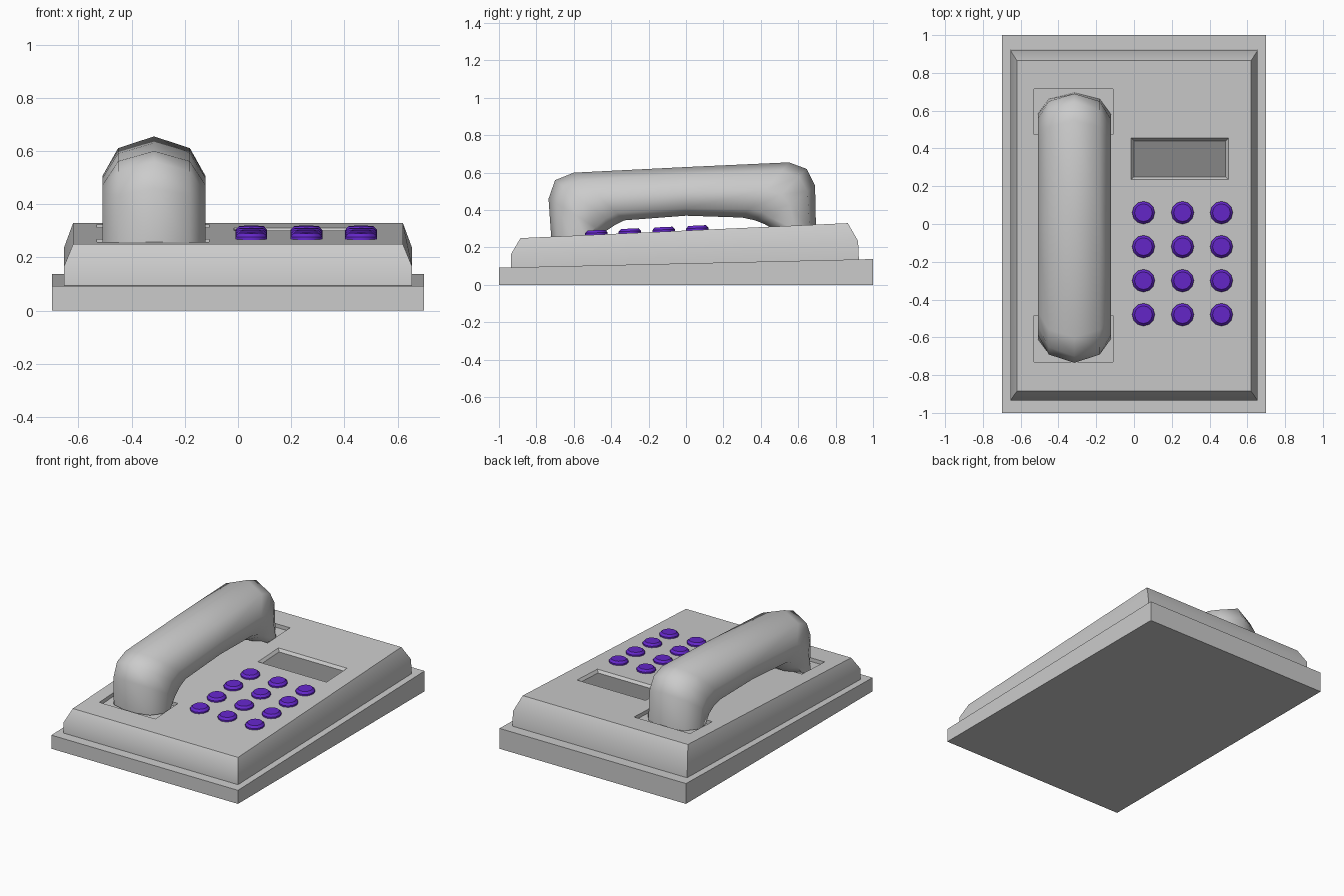
import bpy, bmesh, math

if "Cube" in bpy.data.objects:
    bpy.data.objects.remove(bpy.data.objects["Cube"])


def material(name, rgb):
    m = bpy.data.materials.new(name)
    m.diffuse_color = (*rgb, 1)
    m.use_nodes = True
    m.node_tree.nodes["Principled BSDF"].inputs["Base Color"].default_value = m.diffuse_color
    return m


def loft(name, rings, mat=None):
    """Skin a stack of equal-length closed rings and cap both ends."""
    bm = bmesh.new()
    vs = [[bm.verts.new(p) for p in r] for r in rings]
    n = len(rings[0])
    for a, b in zip(vs, vs[1:]):
        for i in range(n):
            j = (i + 1) % n
            bm.faces.new((a[i], a[j], b[j], b[i]))
    bm.faces.new(vs[0][::-1])
    bm.faces.new(vs[-1])
    bmesh.ops.recalc_face_normals(bm, faces=bm.faces)
    mesh = bpy.data.meshes.new(name)
    bm.to_mesh(mesh)
    bm.free()
    ob = bpy.data.objects.new(name, mesh)
    bpy.context.collection.objects.link(ob)
    if mat:
        mesh.materials.append(mat)
    return ob


def smooth(ob, angle):
    bpy.ops.object.select_all(action='DESELECT')
    bpy.context.view_layer.objects.active = ob
    ob.select_set(True)
    bpy.ops.object.shade_smooth_by_angle(angle=math.radians(angle))


def rect(x0, x1, y0, y1, z0, z1):
    """Rectangle sloping from z0 at the front to z1 at the back."""
    return [(x0, y0, z0), (x1, y0, z0), (x1, y1, z1), (x0, y1, z1)]


def deck(y):
    """Height of the sloping top face."""
    return 0.25 + (y + 0.885) * 0.08 / 1.75


def deck_rect(x0, x1, y0, y1, lift, grow=0.0):
    x0, x1, y0, y1 = x0 - grow, x1 + grow, y0 - grow, y1 + grow
    return rect(x0, x1, y0, y1, deck(y0) + lift, deck(y1) + lift)


purple = material("key_purple", (0.13, 0.02, 0.6))
dark = material("display_dark", (0.25, 0.25, 0.25))

# Wedge-shaped base plate
loft("base_plate", [rect(-0.7, 0.7, -1, 1, 0, 0),
                    rect(-0.7, 0.7, -1, 1, 0.092, 0.138)])

# Upper body with sloping shoulders
body = loft("body", [rect(-0.655, 0.655, -0.935, 0.925, 0.08, 0.12),
                     rect(-0.655, 0.655, -0.935, 0.92, 0.165, 0.235),
                     rect(-0.62, 0.62, -0.885, 0.865, 0.25, 0.33)])

# Recesses: two handset cradles and the display window
cuts = [(-0.53, -0.11, -0.73, -0.485, 0.025, 0),
        (-0.53, -0.11, 0.475, 0.715, 0.025, 0),
        (0.0, 0.485, 0.25, 0.44, 0.02, 0.015)]
for x0, x1, y0, y1, depth, flare in cuts:
    cutter = loft("recess_cutter", [deck_rect(x0, x1, y0, y1, -depth),
                                    deck_rect(x0, x1, y0, y1, depth, 2 * flare)])
    cutter.hide_render = True
    mod = body.modifiers.new("recess", 'BOOLEAN')
    mod.operation = 'DIFFERENCE'
    mod.solver = 'EXACT'
    mod.object = cutter
    bpy.context.view_layer.objects.active = body
    bpy.ops.object.modifier_apply(modifier=mod.name)
    bpy.data.objects.remove(cutter)
smooth(body, 40)

# Display panel on the floor of its recess
loft("display", [deck_rect(0.0, 0.485, 0.25, 0.44, -0.022),
                 deck_rect(0.0, 0.485, 0.25, 0.44, -0.017)], dark)

# Keypad
SIDES = 12
for cy in (0.06, -0.12, -0.30, -0.48):
    for cx in (0.05, 0.257, 0.463):
        rings = []
        for r, lift in ((0.06, -0.01), (0.06, 0.01), (0.047, 0.024)):
            ring = []
            for i in range(SIDES):
                a = math.tau * i / SIDES
                y = cy + r * math.sin(a)
                ring.append((cx + r * math.cos(a), y, deck(y) + lift))
            rings.append(ring)
        smooth(loft("key", rings, purple), 35)

# Handset: faceted section swept through outer/inner profile pairs
section = [(0.10, 0.0), (0.182, 0.15), (0.193, 0.5), (0.135, 0.85), (0, 1)]
section += [(-x, t) for x, t in section[-2::-1]]
stations = [((-0.72, 0.245), (-0.50, 0.245)), ((-0.735, 0.46), (-0.44, 0.28)),
            ((-0.70, 0.56), (-0.38, 0.32)), ((-0.60, 0.60), (-0.33, 0.345)),
            ((0.0, 0.63), (0.0, 0.37)), ((0.55, 0.655), (0.30, 0.36)),
            ((0.645, 0.62), (0.37, 0.345)), ((0.69, 0.53), (0.42, 0.325)),
            ((0.695, 0.30), (0.47, 0.295))]
rings = [[(-0.316 + x, i[0] + (o[0] - i[0]) * t, i[1] + (o[1] - i[1]) * t)
          for x, t in section] for o, i in stations]
smooth(loft("handset", rings), 60)
